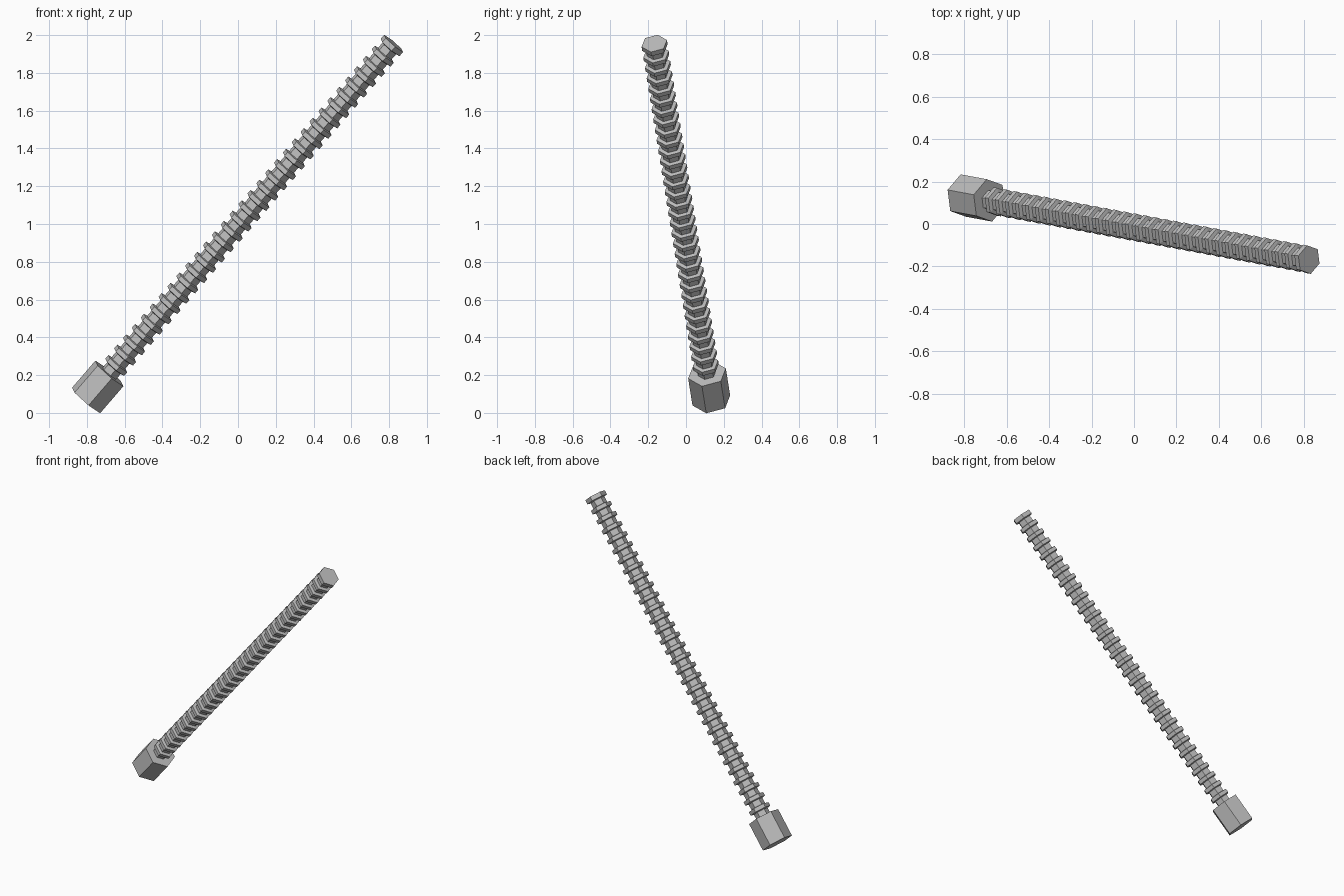
import bpy
import bmesh
from math import cos, sin, radians
from mathutils import Matrix, Vector

cube = bpy.data.objects.get("Cube")
if cube:
    bpy.data.objects.remove(cube, do_unlink=True)

# One steel colour
steel = bpy.data.materials.new("steel grey")
steel.use_nodes = True
colour = (0.5, 0.5, 0.5, 1)
steel.diffuse_color = colour
steel.node_tree.nodes["Principled BSDF"].inputs["Base Color"].default_value = colour

# Leaning frame: local z runs from the head to the tip
base = Vector((-0.804, 0.134, 0.066))
tip = Vector((0.824, -0.168, 1.956))
axis = (tip - base).normalized()
length = (tip - base).length
side = Vector((-axis.z, 0, axis.x)).normalized()
frame = Matrix((side, axis.cross(side), axis)).transposed().to_4x4()
frame.translation = base
TURN = radians(-15)


def hex_turned(name, profile):
    """Six-sided solid from (height, radius) pairs, capped at both ends."""
    bm = bmesh.new()
    rings = []
    for h, r in profile:
        angles = [TURN + radians(60 * k) for k in range(6)]
        rings.append([bm.verts.new((r * cos(a), r * sin(a), h)) for a in angles])
    for low, high in zip(rings, rings[1:]):
        for k in range(6):
            n = (k + 1) % 6
            bm.faces.new((low[k], low[n], high[n], high[k]))
    bm.faces.new(rings[0][::-1])
    bm.faces.new(rings[-1])
    bmesh.ops.recalc_face_normals(bm, faces=bm.faces)
    mesh = bpy.data.meshes.new(name)
    bm.to_mesh(mesh)
    bm.free()
    mesh.materials.append(steel)
    obj = bpy.data.objects.new(name, mesh)
    obj.matrix_world = frame
    bpy.context.collection.objects.link(obj)
    return obj


# Hexagonal head
HEAD = 0.19
hex_turned("bolt_head", [(0, 0.104), (HEAD, 0.104)])

# Shaft with square-cut thread ridges, the last one closing the tip
CORE, RIDGE, COUNT = 0.049, 0.07, 32
pitch = (length - HEAD) / COUNT
profile = [(HEAD, CORE)]
for i in range(1, COUNT + 1):
    top = HEAD + i * pitch
    profile += [(top - 0.034, CORE), (top - 0.029, RIDGE), (top - 0.004, RIDGE)]
    if i < COUNT:
        profile.append((top, CORE))
profile[-1] = (length, RIDGE)
hex_turned("threaded_shaft", profile)
